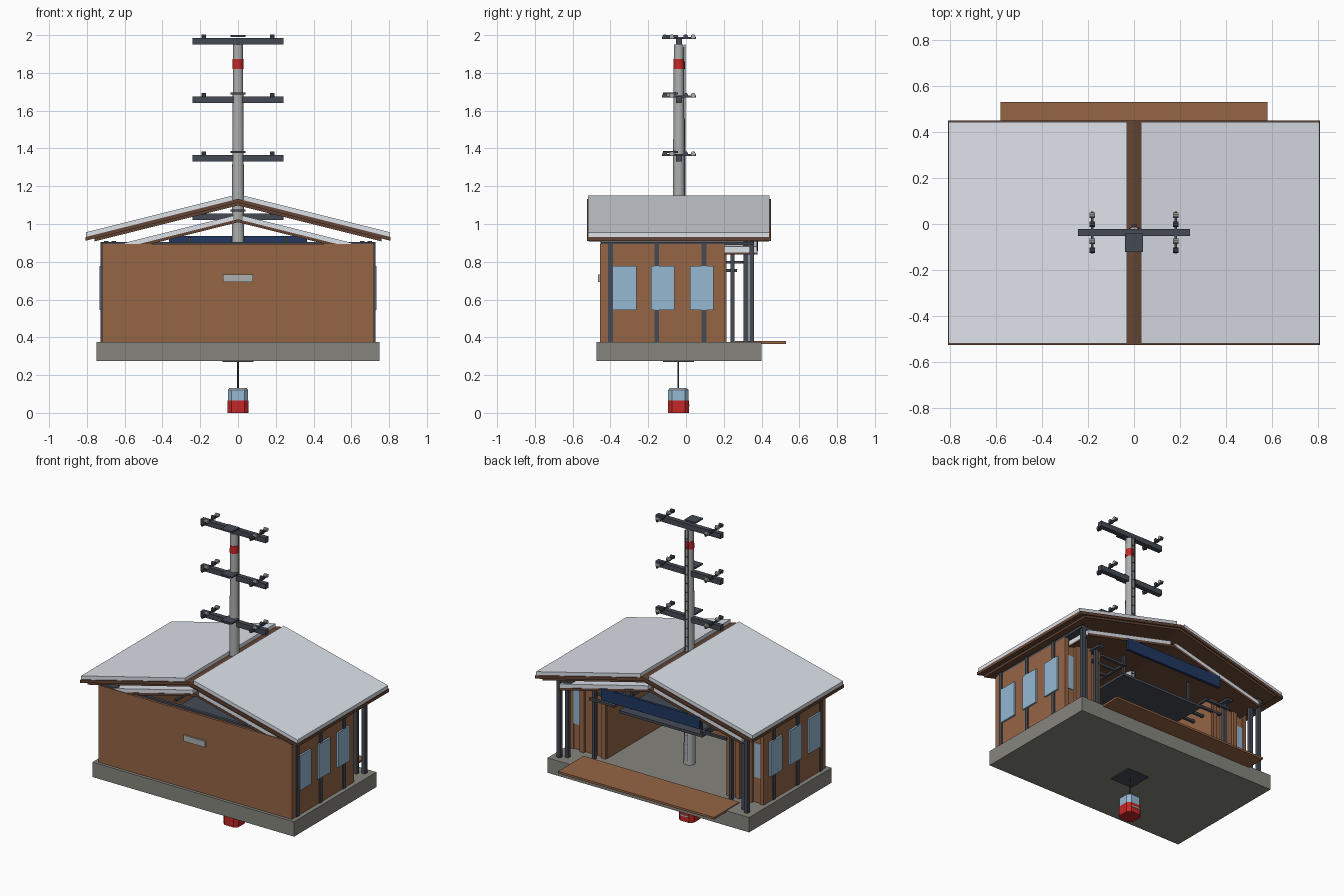
import bpy, bmesh, math
from mathutils import Vector

if "Cube" in bpy.data.objects:
    bpy.data.objects.remove(bpy.data.objects["Cube"])

def mat(name, c):
    m = bpy.data.materials.new(name)
    m.diffuse_color = (*c, 1)
    m.use_nodes = True
    m.node_tree.nodes["Principled BSDF"].inputs["Base Color"].default_value = m.diffuse_color
    return m

WOOD = mat("wood", (0.30, 0.13, 0.06))
TRIM = mat("dark_wood", (0.13, 0.06, 0.035))
ROOF = mat("roof_metal", (0.72, 0.76, 0.82))
STEEL = mat("dark_steel", (0.06, 0.07, 0.09))
GALV = mat("galvanised", (0.42, 0.43, 0.43))
STONE = mat("concrete", (0.24, 0.235, 0.21))
GLASS = mat("glass", (0.30, 0.48, 0.65))
RED = mat("red", (0.55, 0.02, 0.02))
NAVY = mat("navy", (0.015, 0.04, 0.12))

def finish(name, bm, m):
    bmesh.ops.recalc_face_normals(bm, faces=bm.faces)
    me = bpy.data.meshes.new(name)
    bm.to_mesh(me)
    bm.free()
    ob = bpy.data.objects.new(name, me)
    bpy.context.collection.objects.link(ob)
    me.materials.append(m)
    return ob

def box(name, x, y, z, m):
    bm = bmesh.new()
    bmesh.ops.create_cube(bm, size=1)
    for v in bm.verts:
        v.co = Vector([(r[0] + r[1]) / 2 + c * (r[1] - r[0]) for c, r in zip(v.co, (x, y, z))])
    return finish(name, bm, m)

def pair(name, x, y, z, m):
    box(name + "_right", x, y, z, m)
    box(name + "_left", (-x[1], -x[0]), y, z, m)

def prism(name, pts, y, m):
    """xz outline extruded along y"""
    bm = bmesh.new()
    f = bm.faces.new([bm.verts.new((px, y[0], pz)) for px, pz in pts])
    ext = bmesh.ops.extrude_face_region(bm, geom=[f])["geom"]
    for v in ext:
        if isinstance(v, bmesh.types.BMVert):
            v.co.y = y[1]
    return finish(name, bm, m)

def cyl(name, loc, r1, r2, h, m, axis="Z", n=16):
    bm = bmesh.new()
    bmesh.ops.create_cone(bm, cap_ends=True, segments=n, radius1=r1, radius2=r2, depth=h)
    ob = finish(name, bm, m)
    ob.location = loc
    if axis == "X":
        ob.rotation_euler.y = math.pi / 2
    return ob

# base slab and boarding deck
box("base_slab", (-.75, .75), (-.475, .40), (.275, .375), STONE)
box("boarding_deck", (-.58, .58), (.26, .53), (.366, .38), WOOD)

# walls and side rooms
box("front_wall", (-.72, .72), (-.455, -.43), (.375, .893), WOOD)
pair("side_wall", (.695, .72), (-.455, .205), (.375, .893), WOOD)
pair("room_wall", (.445, .465), (-.43, .205), (.375, .89), WOOD)
pair("room_back", (.455, .71), (.175, .195), (.375, .89), WOOD)
for i, x in enumerate((.45, .52, .61)):
    pair(f"room_pilaster_{i}", (x, x + .03), (.19, .215), (.375, .88), WOOD)
pair("room_back_window", (.65, .695), (.194, .2), (.545, .775), GLASS)
box("front_plaque", (-.08, .08), (-.466, -.455), (.692, .732), GALV)

# side windows and posts
for i, y in enumerate((-.325, -.1225, .0825)):
    pair(f"side_window_{i}", (.72, .732), (y - .062, y + .062), (.545, .778), GLASS)
for i, y in enumerate((-.40, -.155, .095)):
    pair(f"side_post_{i}", (.715, .727), (y - .0125, y + .0125), (.375, .905), STEEL)

# open porch posts, beams and rails
pair("porch_post_inner", (.645, .67), (.305, .33), (.375, .91), STEEL)
pair("porch_post_outer", (.685, .71), (.335, .36), (.375, .91), STEEL)
pair("rail_post", (.50, .52), (.235, .257), (.375, .865), STEEL)
pair("top_beam", (.60, .72), (-.45, .36), (.888, .905), STEEL)
box("front_header", (-.70, .70), (-.44, -.42), (.885, .905), STEEL)
pair("porch_beam", (.49, .53), (.0, .30), (.855, .87), STEEL)
pair("porch_rail", (.32, .335), (-.20, .31), (.79, .805), STEEL)
for i in range(4):
    y = .03 + i * .085
    pair(f"cross_rail_{i}", (.32, .51), (y, y + .018), (.79, .805), STEEL)
box("machinery_panel", (-.31, .31), (-.30, .27), (.745, .762), STEEL)
pair("panel_hanger", (.25, .265), (.20, .215), (.75, .93), STEEL)
box("header_sign", (-.365, .365), (.362, .38), (.858, .937), NAVY)

# roofs: upper and lower tiers, metal sheet over dark timber
def roof_half(name, s, x0, x1, z0, drop, thick, y, m):
    z1 = z0 - drop * (x1 - x0)
    prism(name, [(s * x0, z0), (s * x1, z1), (s * x1, z1 - thick), (s * x0, z0 - thick)], y, m)

for s, side in ((1, "right"), (-1, "left")):
    roof_half("upper_roof_" + side, s, .03, .805, 1.15, .25, .028, (-.518, .443), ROOF)
    roof_half("upper_timber_" + side, s, 0, .808, 1.133, .25, .02, (-.525, .45), TRIM)
    roof_half("upper_soffit_" + side, s, 0, .76, 1.114, .25, .016, (-.515, .44), TRIM)
    roof_half("lower_roof_" + side, s, .02, .68, 1.045, .25, .03, (-.45, .375), ROOF)
    roof_half("lower_soffit_" + side, s, 0, .68, 1.025, .25, .016, (-.452, .378), TRIM)

# tower mast with red band and ladder
TY = -.038
for o in (cyl("mast", (0, TY, 1.1625), .037, .026, 1.575, GALV),
          cyl("mast_band", (0, TY, 1.847), .0295, .0285, .052, RED)):
    bpy.context.view_layer.objects.active = o
    o.select_set(True)
    bpy.ops.object.shade_smooth_by_angle()
    o.select_set(False)
pair("ladder_rail", (.009, .013), (-.007, -.002), (.40, 1.95), STEEL)
for i in range(25):
    z = .45 + i * .06
    box(f"ladder_rung_{i}", (-.012, .012), (-.006, -.003), (z, z + .004), STEEL)

# cross arms, work platforms and cable rollers
for k in range(4):
    z = 1.02 + k * .31
    box(f"cross_arm_{k}", (-.242, .242), (-.053, -.021), (z, z + .035), STEEL)
    box(f"platform_{k}", (-.04, .04), (-.122, -.042), (z + .046, z + .056) if k < 3 else (1.99, 2.0), STEEL)
    pair(f"roller_beam_{k}", (.176, .186), (-.128, .054), (z + .029, z + .04), STEEL)
    for s in (-1, 1):
        for j, y in enumerate((-.113, -.075, -.002, .038)):
            cyl(f"roller_{k}_{s}_{j}", (s * .181, y, z + .043), .012, .012, .024, GALV if j % 2 else STEEL, "X", 10)

# cabin hanging under the slab, chamfered corners
def cabin(name, z, bottom, top, m):
    bm = bmesh.new()
    rings = []
    for h, r in zip(z, (bottom, top)):
        c = r * .62
        rings.append([bm.verts.new((x, y + TY - .002, h)) for x, y in
                      ((r, -c), (r, c), (c, r), (-c, r), (-r, c), (-r, -c), (-c, -r), (c, -r))])
    for i in range(8):
        j = (i + 1) % 8
        bm.faces.new((rings[0][i], rings[0][j], rings[1][j], rings[1][i]))
    bm.faces.new(rings[0])
    bm.faces.new(rings[1])
    finish(name, bm, m)

cabin("cabin_body", (0, .066), .056, .056, RED)
cabin("cabin_windows", (.066, .122), .054, .054, GLASS)
cabin("cabin_roof", (.122, .131), .054, .046, GALV)
box("cabin_stripe", (-.03, .03), (TY + .054, TY + .057), (.035, .045), GALV)
cyl("cabin_hanger", (0, TY - .002, .20), .004, .004, .15, STEEL, n=8)
box("hanger_plate", (-.082, .082), (-.122, .042), (.270, .276), STEEL)
